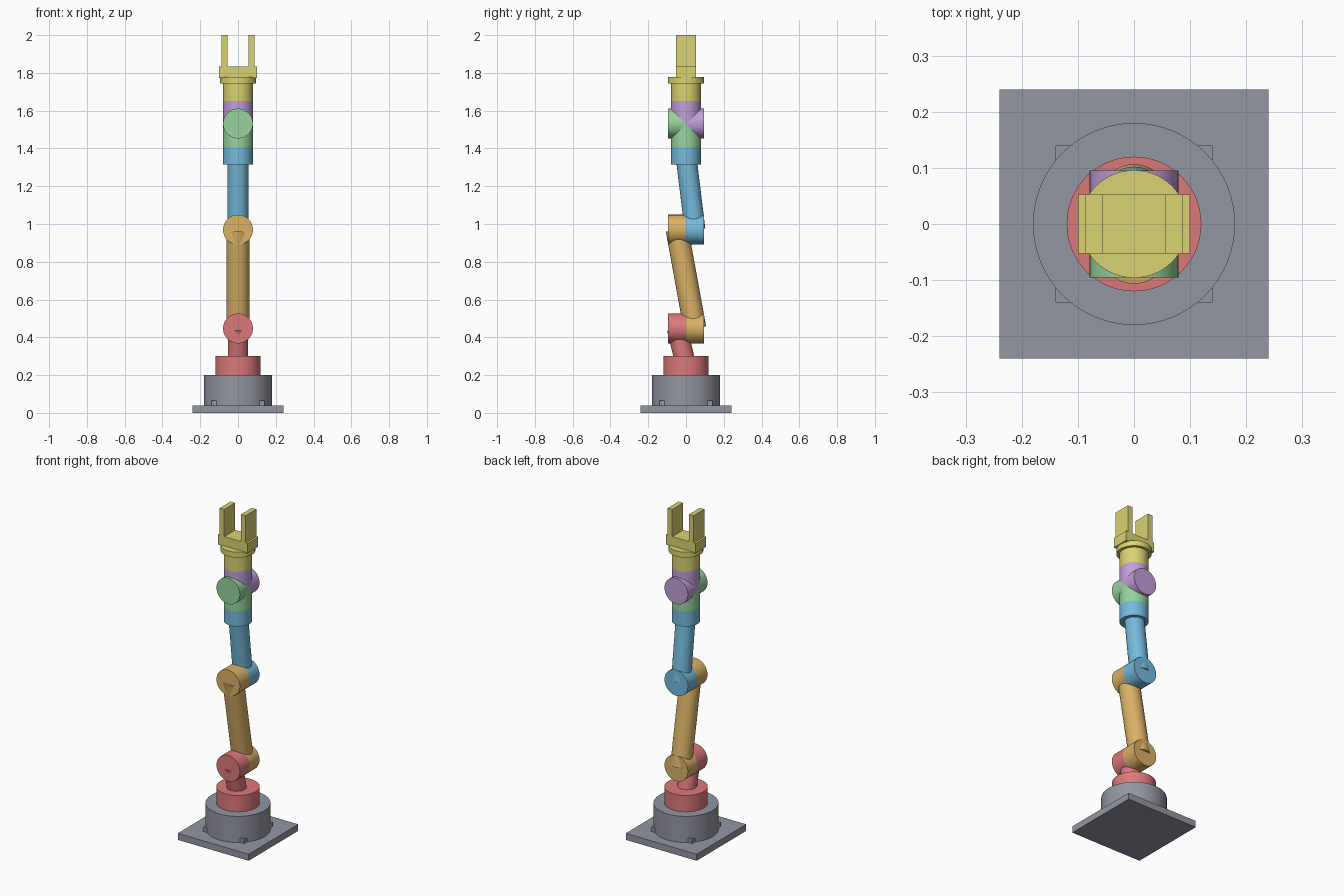
import bpy
import math
from mathutils import Vector

if "Cube" in bpy.data.objects:
    bpy.data.objects.remove(bpy.data.objects["Cube"])


def material(name, rgb):
    """Flat colour given as 0-255 display values, stored linear."""
    mat = bpy.data.materials.new(name)
    lin = [((c / 255 + 0.055) / 1.055) ** 2.4 for c in rgb]
    mat.diffuse_color = (*lin, 1)
    mat.use_nodes = True
    mat.node_tree.nodes["Principled BSDF"].inputs["Base Color"].default_value = mat.diffuse_color
    return mat


GREY = material("slate grey", (148, 150, 162))
RED = material("soft red", (220, 121, 121))
ORANGE = material("amber", (219, 177, 102))
BLUE = material("sky blue", (116, 186, 220))
GREEN = material("mint green", (150, 212, 158))
PURPLE = material("lilac", (194, 157, 218))
YELLOW = material("straw yellow", (218, 210, 115))


def rod(name, mat, radius, start, end):
    """Cylinder between two (y, z) points in the x = 0 plane."""
    a, b = Vector((0, *start)), Vector((0, *end))
    d = b - a
    bpy.ops.mesh.primitive_cylinder_add(vertices=64, radius=radius, depth=d.length,
                                        location=(a + b) / 2)
    ob = bpy.context.object
    ob.rotation_euler = (-math.atan2(d.y, d.z), 0, 0)
    ob.name = name
    ob.data.materials.append(mat)
    bpy.ops.object.shade_smooth_by_angle(angle=math.radians(30))
    return ob


def box(name, mat, lo, hi):
    """Axis-aligned box between two corners."""
    lo, hi = Vector(lo), Vector(hi)
    bpy.ops.mesh.primitive_cube_add(size=1, location=(lo + hi) / 2)
    ob = bpy.context.object
    ob.scale = hi - lo
    bpy.ops.object.transform_apply(location=False, rotation=False, scale=True)
    ob.name = name
    ob.data.materials.append(mat)
    return ob


JOINT_R, JOINT_W = 0.079, 0.095    # joint drum radius and half width
SHOULDER, ELBOW, WRIST = 0.447, 0.97, 1.532
MID = JOINT_W / 2


def joint(name, z, front, back):
    """Horizontal drum split into a front and a back half."""
    rod(name + "_front", front, JOINT_R, (-JOINT_W, z), (0, z))
    rod(name + "_back", back, JOINT_R, (0, z), (JOINT_W, z))


# Base: plate, pedestal and four corner blocks
box("base_plate", GREY, (-0.24, -0.24, 0), (0.24, 0.24, 0.04))
rod("pedestal", GREY, 0.18, (0, 0.04), (0, 0.2))
for sx in (-1, 1):
    for sy in (-1, 1):
        x, y = sx * 0.126, sy * 0.126
        box("base_block", GREY, (x - 0.014, y - 0.014, 0.03), (x + 0.014, y + 0.014, 0.066))

# Turntable and shoulder
rod("turntable", RED, 0.12, (0, 0.2), (0, 0.3))
rod("shoulder_link", RED, 0.054, (0, 0.25), (-MID, SHOULDER))
joint("shoulder", SHOULDER, RED, ORANGE)

# Upper arm and elbow
rod("upper_arm", ORANGE, 0.06, (MID, SHOULDER), (-MID, ELBOW))
joint("elbow", ELBOW, ORANGE, BLUE)

# Forearm and collar
rod("forearm", BLUE, 0.055, (MID, ELBOW), (0, 1.36))
rod("forearm_collar", BLUE, JOINT_R, (0, 1.315), (0, 1.406))

# Wrist
rod("wrist_lower", GREEN, JOINT_R, (0, 1.406), (0, WRIST))
joint("wrist", WRIST, GREEN, PURPLE)
rod("wrist_upper", PURPLE, JOINT_R, (0, WRIST), (0, 1.65))

# Hand: sleeve, flange, palm and two fingers
rod("hand_sleeve", YELLOW, JOINT_R, (0, 1.65), (0, 1.745))
rod("hand_flange", YELLOW, 0.096, (0, 1.745), (0, 1.778))
box("palm", YELLOW, (-0.1, -0.053, 1.774), (0.1, 0.053, 1.834))
for s in (-1, 1):
    x = s * 0.072
    box("finger", YELLOW, (x - 0.0155, -0.053, 1.834), (x + 0.0155, 0.053, 2.0))
